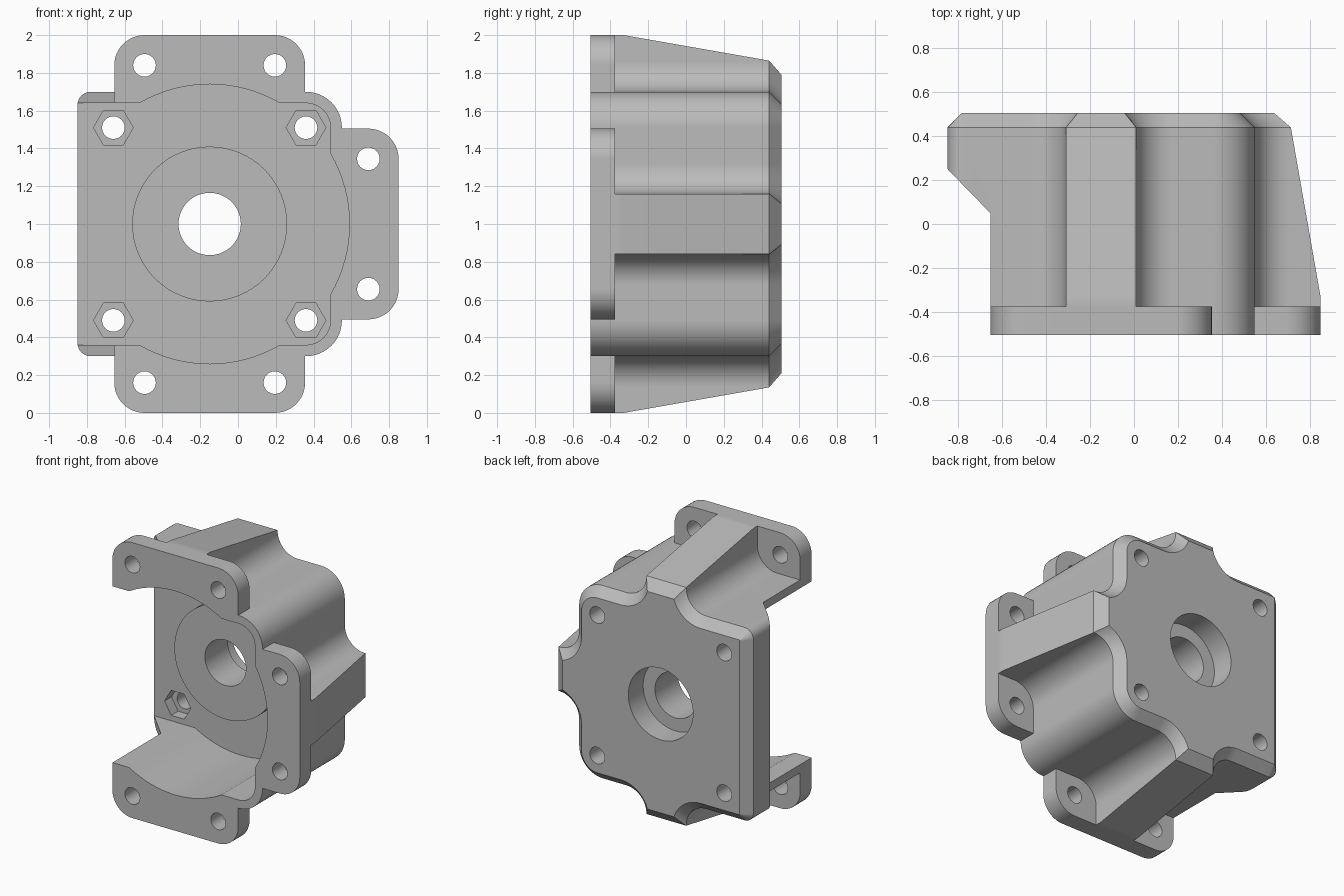
import bpy, bmesh
from math import sin, cos, asin, sqrt, radians, degrees

cube = bpy.data.objects.get("Cube")
if cube:
    bpy.data.objects.remove(cube, do_unlink=True)

CX, CZ = -0.15, 1.0            # bore axis; profiles are measured from it
FRONT, BACK, FLOOR = -0.505, 0.505, 0.25


def arc(u, w, r, a0, a1, n=12):
    angles = [radians(a0 + (a1 - a0) * i / n) for i in range(n + 1)]
    return [(u + r * cos(a), w + r * sin(a)) for a in angles]


def circle(u, w, r, n):
    return arc(u, w, r, 0, 360, n)[:-1]


def turn(pts, k):
    """Rotate a profile by k clockwise quarter turns."""
    for _ in range(k):
        pts = [(w, -u) for u, w in pts]
    return pts


def loft(name, rings):
    """Solid through matching profiles placed at depths along y."""
    bm = bmesh.new()
    loops = [[bm.verts.new((CX + u, y, CZ + w)) for u, w in pts] for y, pts in rings]
    for a, b in zip(loops, loops[1:]):
        for i in range(len(a)):
            j = (i + 1) % len(a)
            bm.faces.new((a[i], a[j], b[j], b[i]))
    bm.faces.new(loops[0])
    bm.faces.new(loops[-1])
    bmesh.ops.recalc_face_normals(bm, faces=bm.faces)
    mesh = bpy.data.meshes.new(name)
    bm.to_mesh(mesh)
    bm.free()
    obj = bpy.data.objects.new(name, mesh)
    bpy.context.collection.objects.link(obj)
    return obj


def prism(name, pts, y0, y1):
    return loft(name, [(y0, pts), (y1, pts)])


def combine(target, tool, operation):
    mod = target.modifiers.new("combine", "BOOLEAN")
    mod.operation, mod.solver, mod.object = operation, "EXACT", tool
    bpy.context.view_layer.objects.active = target
    bpy.ops.object.modifier_apply(modifier=mod.name)
    bpy.data.objects.remove(tool, do_unlink=True)


def cut(tool):
    combine(housing, tool, "DIFFERENCE")


def add(tool):
    combine(housing, tool, "UNION")


def outline(top, inset):
    """Body section: three filleted ribs, two round corners, flat left side."""
    r = 0.16 + inset
    h = min(0.86, top - 0.003)
    u = 0.32 - sqrt(r * r - (0.86 - h) ** 2)
    start = 180 + degrees(asin((0.86 - h) / r))
    half = [(u, top)] + arc(0.32, 0.86, r, start, 270)
    rib = [(-a, b) for a, b in reversed(half)] + half
    corner = arc(0.51, 0.51, 0.19 - inset, 90, 0)
    pts = []
    for k in range(3):
        pts += turn(rib + (corner if k < 2 else []), k)
    small = 0.07 - inset
    pts += arc(-0.63, -0.63, small, 270, 180, 6)
    pts += arc(-0.63, 0.63, small, 180, 90, 6)
    return pts


# Body with sloping ribs and a chamfered back edge
housing = loft("motor_housing", [
    (FRONT, outline(1.0, 0)), (-0.33, outline(1.0, 0)),
    (0.44, outline(0.865, 0)), (BACK, outline(0.79, 0.065))])

# Stepped-back left side with a slanted shoulder


def side_block(u):
    return [(-1.2, -1.2), (u, -1.2), (u, 1.2), (-1.2, 1.2)]


cut(loft("side_notch", [(-1, side_block(-0.505)), (0.05, side_block(-0.505)),
                        (0.30, side_block(-0.749))]))

# Mounting flanges on top, right and bottom
flange = ([(-0.505, 0.6)] + arc(-0.345, 0.84, 0.16, 180, 90)
          + arc(0.345, 0.84, 0.16, 90, 0) + [(0.505, 0.6)])
for k in range(3):
    add(prism("flange", turn(flange, k), FRONT, -0.375))

# Front cavity, open to the left
cavity = ([(-1.1, 0.64)] + arc(0.51, 0.51, 0.13, 90, 0)
          + arc(0.51, -0.51, 0.13, 0, -90) + [(-1.1, -0.64)])
cut(prism("cavity", cavity, -0.7, FLOOR))
cut(prism("round_cavity", circle(0, 0, 0.74, 96), -0.7, FLOOR))

# Central boss, bore and rear bearing seat
add(prism("boss", circle(0, 0, 0.41, 64), 0.07, 0.30))
cut(prism("bearing_seat", circle(0, 0, 0.26, 48), 0.335, 0.7))
cut(prism("bore", circle(0, 0, 0.165, 48), -0.2, 0.6))

# Corner bolt holes with hexagonal nut pockets
for su in (-1, 1):
    for sw in (-1, 1):
        cut(prism("nut_pocket", circle(su * 0.51, sw * 0.51, 0.105, 6), 0.15, 0.33))
        cut(prism("bolt_hole", circle(su * 0.51, sw * 0.51, 0.06, 24), 0.1, 0.7))

# Flange holes
for k in range(3):
    for s in (-1, 1):
        hole = turn(circle(s * 0.345, 0.84, 0.06, 24), k)
        cut(prism("flange_hole", hole, -0.7, -0.3))

# Material and shading
grey = bpy.data.materials.new("plain_grey")
grey.use_nodes = True
colour = (0.5, 0.5, 0.5, 1)
grey.diffuse_color = colour
grey.node_tree.nodes["Principled BSDF"].inputs["Base Color"].default_value = colour
housing.data.materials.clear()
housing.data.materials.append(grey)
for face in housing.data.polygons:
    face.material_index = 0

bpy.ops.object.select_all(action="DESELECT")
housing.select_set(True)
bpy.context.view_layer.objects.active = housing
bpy.ops.object.shade_smooth_by_angle(angle=radians(20))
weighted = housing.modifiers.new("even_normals", "WEIGHTED_NORMAL")
weighted.keep_sharp = True
